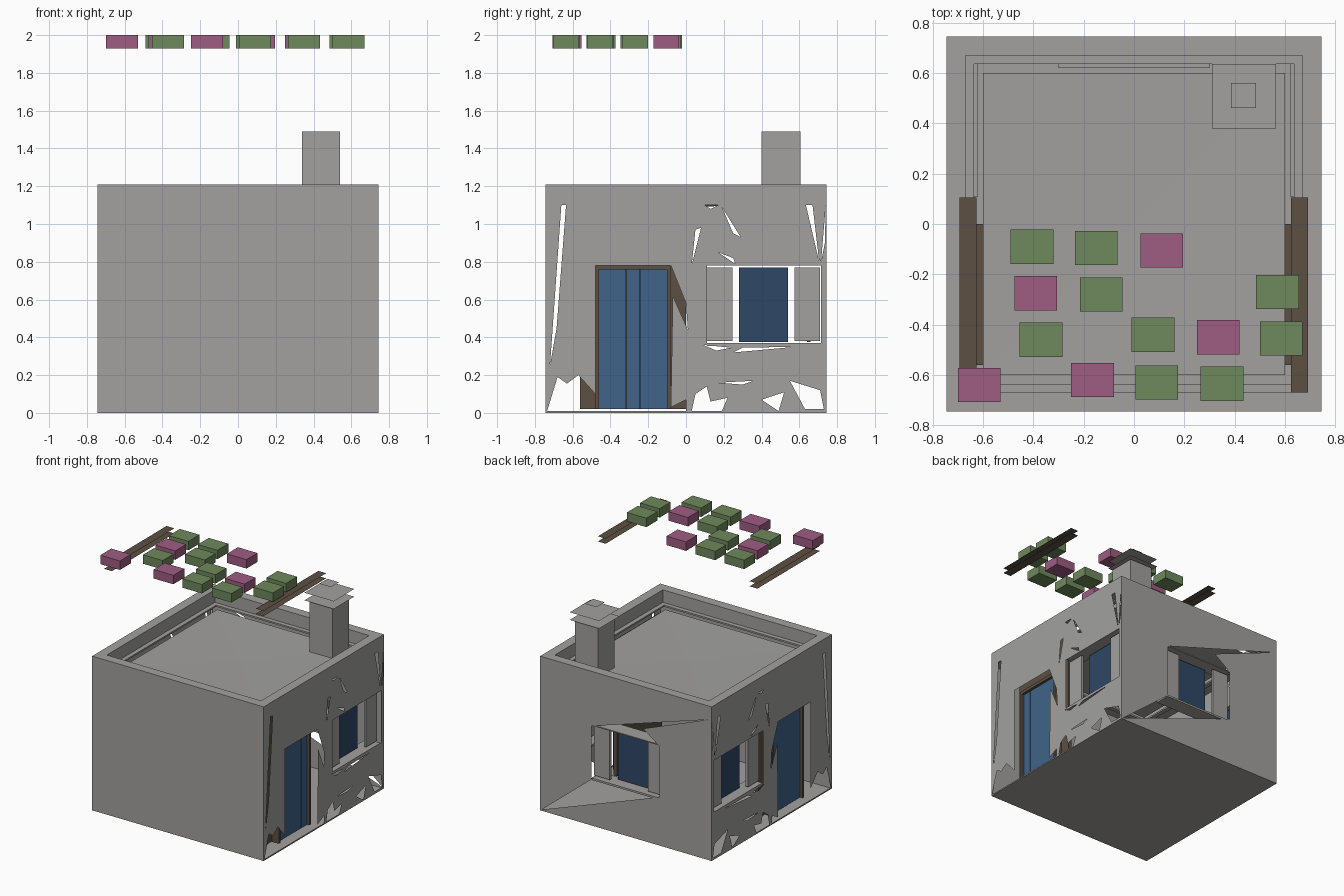
import bpy, bmesh
from mathutils import Vector

if "Cube" in bpy.data.objects:
    bpy.data.objects.remove(bpy.data.objects["Cube"])


def material(name, rgb):
    m = bpy.data.materials.new(name)
    m.use_nodes = True
    m.diffuse_color = (*rgb, 1)
    m.node_tree.nodes["Principled BSDF"].inputs["Base Color"].default_value = (*rgb, 1)
    return m


PLASTER = material("grey plaster", (0.36, 0.355, 0.345))
WOOD = material("brown wood", (0.107, 0.08, 0.055))
DOOR = material("blue paint", (0.05, 0.125, 0.25))
GLASS = material("dark blue glass", (0.028, 0.063, 0.133))
GREEN = material("leaf green", (0.156, 0.246, 0.107))
PINK = material("blossom pink", (0.342, 0.107, 0.223))


def finish(bm, name, mat):
    me = bpy.data.meshes.new(name)
    bm.to_mesh(me)
    bm.free()
    me.materials.append(mat)
    ob = bpy.data.objects.new(name, me)
    bpy.context.collection.objects.link(ob)
    return ob


def box(name, mat, a, b):
    a, b = Vector(a), Vector(b)
    bm = bmesh.new()
    bmesh.ops.create_cube(bm, size=1)
    for v in bm.verts:
        v.co = [(a[i] + b[i]) / 2 + v.co[i] * abs(b[i] - a[i]) for i in range(3)]
    return finish(bm, name, mat)


def sheet(name, mat, x0, x1, y0, y1, z, sag=0):
    bm = bmesh.new()
    f = bm.faces.new([bm.verts.new(p) for p in
                      ((x0, y0, z), (x1, y0, z), (x1, y1, z), (x0, y1, z))])
    if sag:
        centre = bmesh.ops.poke(bm, faces=[f])["verts"][0]
        centre.co.z -= sag
    return finish(bm, name, mat)


# Each wall maps (along, outward, up) to model space
WALLS = {
    "left": lambda u, d, z: Vector((d, u, z)),
    "right": lambda u, d, z: Vector((-d, u, z)),
    "back": lambda u, d, z: Vector((u, d, z)),
    "front": lambda u, d, z: Vector((u, -d, z)),
}
R, EAVE, TOP = 0.745, 1.11, 1.21


def wall(side, holes):
    """Flat wall sheet with polygon openings."""
    place = WALLS[side]
    bm = bmesh.new()
    for loop in [[(-R, 0), (R, 0), (R, EAVE), (-R, EAVE)]] + holes:
        vs = [bm.verts.new(place(u, R, z)) for u, z in loop]
        for i, v in enumerate(vs):
            bm.edges.new((v, vs[i - 1]))
    out = place(0, 1, 0)
    bmesh.ops.triangle_fill(bm, use_beauty=True, edges=bm.edges[:], normal=out)
    for f in bm.faces:
        f.normal_update()
        if f.normal.dot(out) < 0:
            f.normal_flip()
    finish(bm, side + "_wall", PLASTER)


def wall_box(side, name, mat, lo, hi):
    p = WALLS[side]
    return box(side + "_" + name, mat, p(*lo), p(*hi))


def window(side, c):
    """Pane, open shutters, sill and lintel centred at c."""
    wall_box(side, "window_pane", GLASS, (c - .13, .64, .375), (c + .13, .66, .77))
    for tag, s in (("a", -1), ("b", 1)):
        wall_box(side, "shutter_" + tag, PLASTER,
                 (c + s * .165, .69, .38), (c + s * .30, .71, .77))
    wall_box(side, "sill", PLASTER, (c - .3, .62, .355), (c + .3, .74, .37))
    wall_box(side, "lintel", PLASTER, (c - .3, .62, .782), (c + .3, .74, .79))


def door(side, back_top):
    """Planked door with its wooden frame and rear panel."""
    for i in range(5):
        y = -.46 + i * .072
        wall_box(side, f"door_plank_{i + 1}", DOOR, (y, .64, .02), (y + .071, .67, .76))
    wall_box(side, "frame_head", WOOD, (-.48, .63, .76), (-.08, .69, .785))
    for tag, y in (("a", -.48), ("b", -.1)):
        wall_box(side, "frame_post_" + tag, WOOD, (y, .63, .02), (y + .02, .69, .76))
    wall_box(side, "frame_panel", WOOD, (-.56, .6, .02), (0, .628, back_top))


# Broken openings shared by both side walls
SIDE_HOLES = [
    # door opening and ragged foot
    [(-.735, .01), (-.68, .19), (-.63, .155), (-.57, .2), (-.48, .1), (-.48, .78),
     (-.08, .78), (0, .58), (.01, .44), (-.07, .62), (-.08, .03), (0, .07), (0, .01)],
    # window and shutters
    [(.11, .37), (.715, .37), (.715, .78), (.11, .78)],
    # slivers beside the corners
    [(-.66, 1.1), (-.635, 1.1), (-.685, .45), (-.72, .25)],
    [(.635, 1.1), (.67, 1.1), (.705, .8)],
    [(.74, 1.1), (.735, .9), (.715, .8)],
    # cracks above the window
    [(.03, .78), (.08, .98), (.05, .97)],
    [(.10, 1.1), (.17, 1.1), (.13, 1.08)],
    [(.19, 1.09), (.29, .93), (.25, .95)],
    [(.17, .85), (.26, .79), (.25, .82)],
    # cracks under the window
    [(.09, .36), (.16, .33), (.24, .345)],
    [(.25, .32), (.58, .35), (.30, .345)],
    [(.03, .01), (.05, .1), (.11, .14), (.13, .06), (.22, .08), (.19, .01)],
    [(.17, .16), (.36, .17), (.30, .15)],
    [(.40, .07), (.49, .01), (.52, .11)],
    [(.63, .02), (.55, .17), (.71, .12), (.73, .02)],
]
BACK_HOLES = [[(-.29, .38), (.73, .01), (.30, .36), (.30, .78),
               (-.71, 1.1), (-.15, .88), (-.29, .78)]]

wall("front", [])
wall("back", BACK_HOLES)
window("back", 0)
for side, panel_top in (("left", 1.08), ("right", .78)):
    wall(side, SIDE_HOLES)
    window(side, .41)
    door(side, panel_top)

# Floor, roof and parapet
sheet("floor", PLASTER, -R, R, -R, R, 0)
sheet("roof", PLASTER, -.6, .6, -.6, .6, 1.1, sag=.008)
IN, LIP = .67, .635
for side in WALLS:
    e = R if side in ("front", "back") else IN
    wall_box(side, "parapet", PLASTER, (-e, IN, EAVE), (e, R, TOP))
    e = IN if side in ("front", "back") else LIP
    wall_box(side, "parapet_lip", PLASTER, (-e, LIP, 1.1), (e, IN, 1.112))

# Chimney with layered cap
box("chimney", PLASTER, (.34, .40, 1.09), (.54, .605, 1.49))
for i, z in enumerate((1.5, 1.56)):
    sheet(f"chimney_cap_{i + 1}", PLASTER, .31, .565, .38, .635, z)
sheet("chimney_pot", PLASTER, .385, .485, .46, .56, 1.62)

# Floating plank pairs
for tag, x in (("left", .658), ("right", -.66)):
    for i, z in enumerate((1.88, 1.92)):
        sheet(f"{tag}_beam_{i + 1}", WOOD, x - .034, x + .034, -.67, .105, z)

# Floating foliage blocks
LEAVES = [(-.405, -.09), (-.15, -.095), (-.13, -.28), (.57, -.27), (-.37, -.46),
          (.075, -.44), (.585, -.455), (.09, -.63), (.35, -.635)]
BLOSSOMS = [(.11, -.105), (-.39, -.275), (.335, -.45), (-.615, -.64), (-.165, -.62)]
for name, mat, spots in (("leaf_block", GREEN, LEAVES), ("blossom_block", PINK, BLOSSOMS)):
    for x, y in spots:
        box(name, mat, (x - .085, y - .068, 1.93), (x + .085, y + .068, 2))
